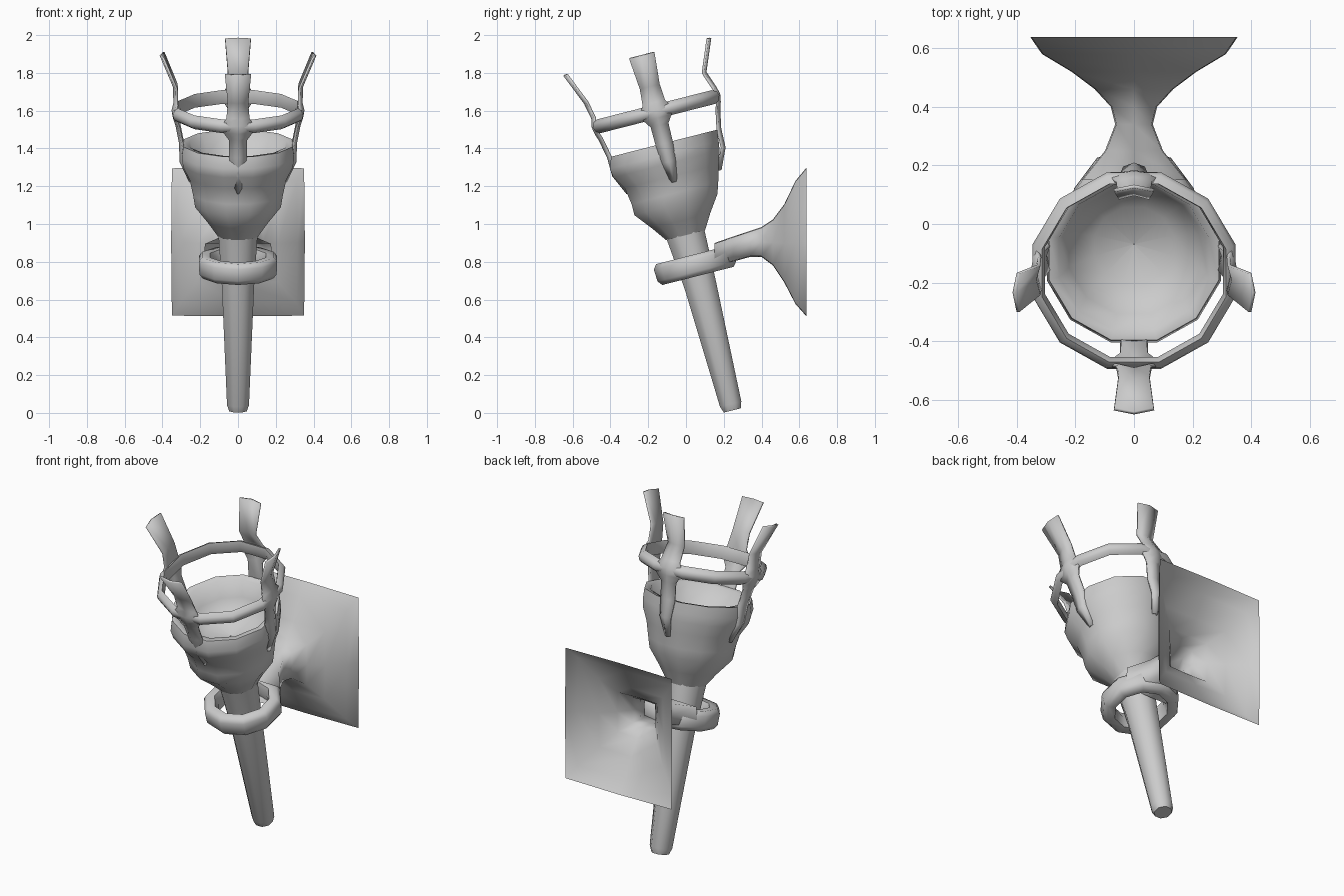
import bpy, math
from math import sin, cos, pi
from mathutils import Matrix

cube = bpy.data.objects.get("Cube")
if cube:
    bpy.data.objects.remove(cube)

metal = bpy.data.materials.new("grey iron")
metal.use_nodes = True
GREY = (0.6, 0.6, 0.6, 1)
metal.diffuse_color = GREY
metal.node_tree.nodes["Principled BSDF"].inputs["Base Color"].default_value = GREY

# The torch leans forward about this foot point
TILT = Matrix.Translation((0, 0.245, 0.013)) @ Matrix.Rotation(math.radians(14.3), 4, 'X')


def loft(name, loops, matrix=Matrix(), cyclic=True, closed=False, angle=60):
    """Skin a list of equal-length point loops."""
    n = len(loops[0])
    verts = [p for loop in loops for p in loop]
    faces = []
    for i in range(len(loops) if closed else len(loops) - 1):
        a, b = i * n, (i + 1) % len(loops) * n
        for j in range(n if cyclic else n - 1):
            k = (j + 1) % n
            faces.append((a + j, a + k, b + k, b + j))
    mesh = bpy.data.meshes.new(name)
    mesh.from_pydata(verts, [], faces)
    mesh.materials.append(metal)
    obj = bpy.data.objects.new(name, mesh)
    bpy.context.collection.objects.link(obj)
    obj.matrix_world = matrix
    bpy.ops.object.select_all(action='DESELECT')
    obj.select_set(True)
    bpy.context.view_layer.objects.active = obj
    bpy.ops.object.shade_smooth_by_angle(angle=math.radians(angle))
    return obj


def circle(r, z, sides, y=0, turn=0.5):
    angles = [2 * pi * (j + turn) / sides for j in range(sides)]
    return [(r * cos(a), y + r * sin(a), z) for a in angles]


# Handle and cup: height, radius, forward shift
handle = [(0, 0.001, 0), (0, 0.05, 0), (0.035, 0.063, 0), (0.68, 0.092, 0), (0.97, 0.112, -0.01)]
loft("handle", [circle(r, z, 8, y) for z, r, y in handle], TILT)

cup = [(0.96, 0.11, -0.01), (1.04, 0.165, -0.015), (1.13, 0.235, -0.02), (1.19, 0.245, -0.01),
       (1.28, 0.265, -0.005), (1.35, 0.3, -0.015), (1.4, 0.308, -0.015), (1.46, 0.3, 0),
       (1.455, 0.265, 0), (1.36, 0.23, 0), (1.29, 0.14, 0), (1.27, 0.001, 0)]
loft("cup", [circle(r, z, 12, y) for z, r, y in cup], TILT, angle=75)

# Upper hoop with a ridged outside
hoop = [(0.325, 1.595), (0.35, 1.61), (0.358, 1.635), (0.35, 1.655), (0.325, 1.67), (0.315, 1.635)]
loft("upper_hoop", [circle(r, z, 12) for r, z in hoop], TILT, closed=True)

# Four flared prongs: height, radius, half width
prong = [(1.25, 0.25, 0.015), (1.36, 0.3, 0.035), (1.46, 0.302, 0.045), (1.56, 0.322, 0.047),
         (1.6, 0.335, 0.075), (1.64, 0.342, 0.085), (1.68, 0.332, 0.06), (1.77, 0.35, 0.053),
         (1.94, 0.42, 0.068)]
for side, turn, lean in (("left", 90, -0.015), ("back", 180, -0.05),
                         ("right", 270, -0.015), ("front", 0, 0)):
    loops = []
    for z, r, w in prong:
        if z > 1.7:
            r += lean
        loops.append([(-w, -r + 0.01, z), (0, -r - 0.004, z), (w, -r + 0.01, z)])
    obj = loft(side + "_prong", loops, TILT @ Matrix.Rotation(math.radians(turn), 4, 'Z'),
               cyclic=False)
    solid = obj.modifiers.new("thickness", 'SOLIDIFY')
    solid.thickness = 0.012
    solid.offset = 0

# Loose collar round the handle
collar = [(0.15, 0.74), (0.195, 0.735), (0.215, 0.76), (0.218, 0.825),
          (0.2, 0.85), (0.155, 0.848), (0.138, 0.8)]
loft("collar", [circle(r, z, 10) for r, z in collar], TILT, closed=True)

# Bracket arm flaring into the hollow wall plate: y, half width, bottom, top
bracket = [(0.15, 0.175, 0.775, 0.895), (0.25, 0.095, 0.805, 0.93), (0.34, 0.06, 0.83, 0.96),
           (0.4, 0.075, 0.83, 0.98), (0.46, 0.13, 0.785, 1.02), (0.52, 0.21, 0.695, 1.1),
           (0.58, 0.31, 0.58, 1.225), (0.638, 0.35, 0.515, 1.295)]
loops = []
for y, w, low, high in bracket:
    mid = (low + high) / 2
    bulge = 0.004
    loops.append([(-w, y, low), (0, y, low - bulge), (w, y, low), (w + bulge, y, mid),
                  (w, y, high), (0, y, high + bulge), (-w, y, high), (-w - bulge, y, mid)])
loft("wall_bracket", loops, angle=100)
